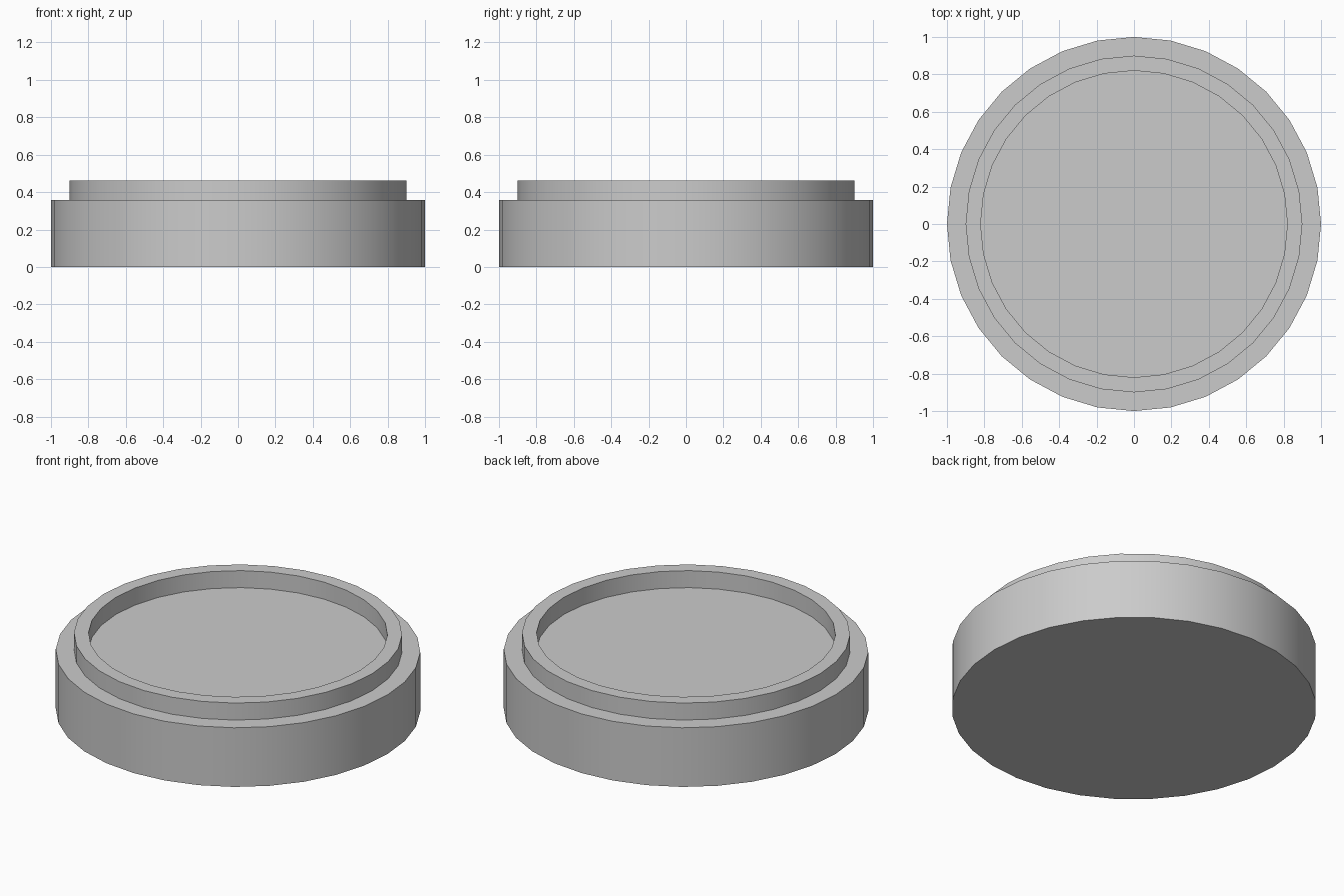
import bpy, bmesh, math

if "Cube" in bpy.data.objects:
    bpy.data.objects.remove(bpy.data.objects["Cube"])

SIDES = 32
# radius, height: base, outer wall, ledge, raised lip, recessed floor
PROFILE = [(1.0, 0.0), (1.0, 0.358), (0.9, 0.358), (0.9, 0.461), (0.82, 0.461), (0.82, 0.358)]


def lathe(name, profile):
    bm = bmesh.new()
    rings = [[bm.verts.new((r * math.cos(2 * math.pi * i / SIDES),
                            r * math.sin(2 * math.pi * i / SIDES), z))
              for i in range(SIDES)] for r, z in profile]
    for a, b in zip(rings, rings[1:]):
        for i in range(SIDES):
            j = (i + 1) % SIDES
            bm.faces.new((a[i], a[j], b[j], b[i]))
    bm.faces.new(rings[0][::-1])
    bm.faces.new(rings[-1])
    mesh = bpy.data.meshes.new(name)
    bm.to_mesh(mesh)
    bm.free()
    obj = bpy.data.objects.new(name, mesh)
    bpy.context.collection.objects.link(obj)
    return obj


# Round dish with stepped lip
dish = lathe("round_dish", PROFILE)
bpy.context.view_layer.objects.active = dish
dish.select_set(True)
bpy.ops.object.shade_smooth_by_angle(angle=math.radians(30))
